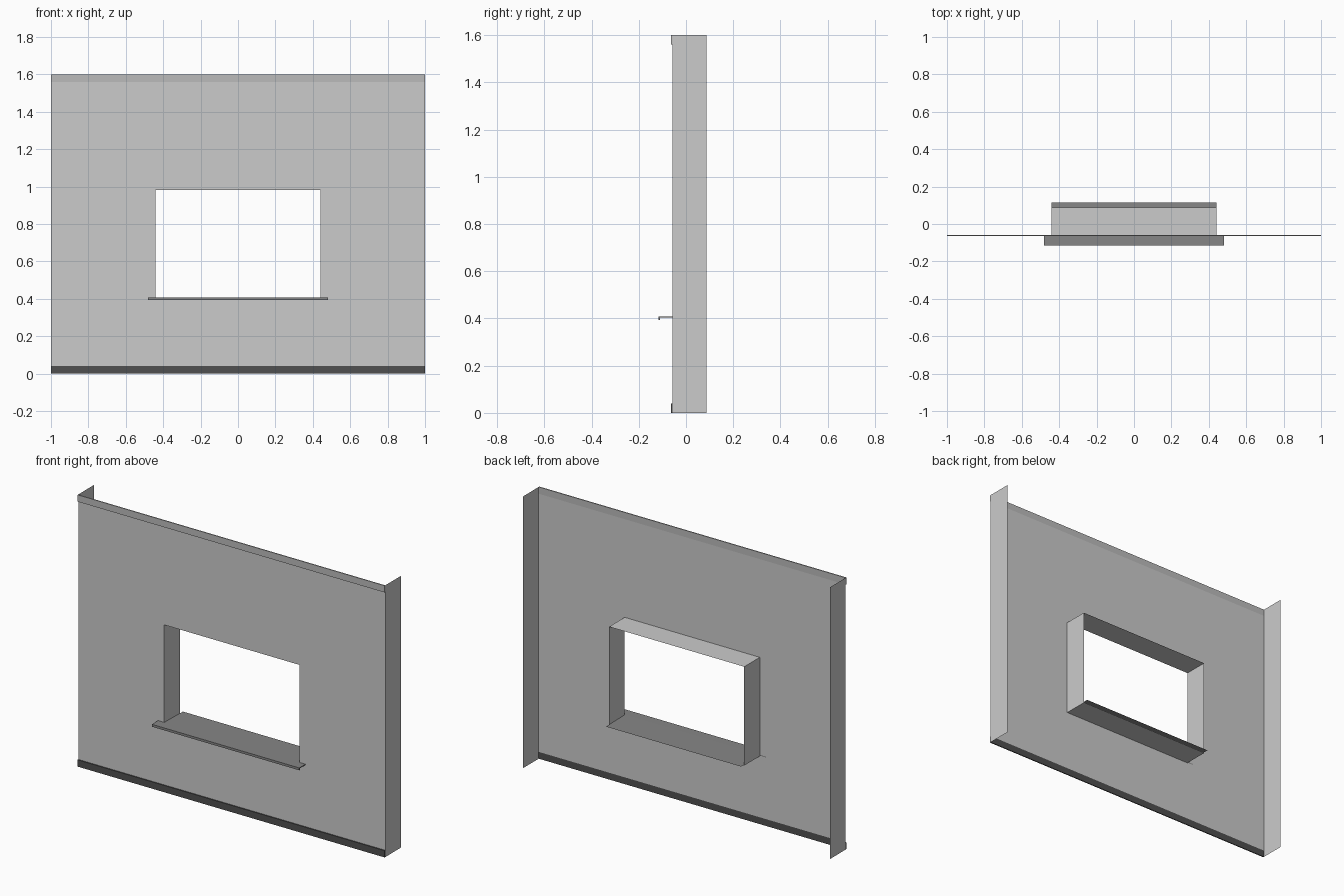
import bpy

if "Cube" in bpy.data.objects:
    bpy.data.objects.remove(bpy.data.objects["Cube"])

W, H = 1.0, 1.6                      # half width, height
STRIP = 0.04                         # joint strip height
Y_STRIP, Y_WALL, Y_BACK, Y_SILL = -0.064, -0.058, 0.087, 0.116
OX, OZ0, OZ1 = 0.44, 0.40, 0.982     # window opening


def material(name, v):
    m = bpy.data.materials.new(name)
    m.diffuse_color = (v, v, v, 1)
    m.use_nodes = True
    m.node_tree.nodes["Principled BSDF"].inputs["Base Color"].default_value = m.diffuse_color
    return m


def mesh(name, verts, faces, mat=None):
    me = bpy.data.meshes.new(name)
    me.from_pydata(verts, [], faces)
    ob = bpy.data.objects.new(name, me)
    bpy.context.collection.objects.link(ob)
    if mat:
        me.materials.append(mat)
    return ob


def extrude_x(name, profile, hx, mat=None, closed=False):
    """Sweep a (y, z) profile along x from -hx to hx."""
    n = len(profile)
    verts = [(s * hx, y, z) for s in (-1, 1) for y, z in profile]
    faces = [(i, (i + 1) % n, n + (i + 1) % n, n + i) for i in range(n if closed else n - 1)]
    if closed:
        faces += [tuple(range(n))[::-1], tuple(range(n, 2 * n))]
    return mesh(name, verts, faces, mat)


def rect(hx, z0, z1, y):
    return [(-hx, y, z0), (hx, y, z0), (hx, y, z1), (-hx, y, z1)]


RING = [(i, (i + 1) % 4, 4 + (i + 1) % 4, 4 + i) for i in range(4)]
sill_grey = material("sill_grey", 0.24)
strip_grey = material("strip_grey", 0.5)
seal_black = material("seal_black", 0.08)

# Wall face with the window opening
mesh("wall_panel", rect(W, STRIP, H - STRIP, Y_WALL) + rect(OX, OZ0, OZ1, Y_WALL), RING)

# Reveal lining the opening
mesh("window_reveal", rect(OX, OZ0, OZ1, Y_BACK) + rect(OX, OZ0, OZ1, Y_WALL), RING)

# Side returns
for side, s in (("left", -1), ("right", 1)):
    mesh(side + "_return", [(s * W, Y_WALL, 0), (s * W, Y_BACK, 0),
                            (s * W, Y_BACK, H), (s * W, Y_WALL, H)],
         [(0, 1, 2, 3)[::s]])

# Top joint strip and dark bottom strip, standing slightly proud
for name, z, mat in (("top_strip", H - STRIP, strip_grey), ("bottom_strip", 0, seal_black)):
    extrude_x(name, [(Y_WALL, z), (Y_STRIP, z), (Y_STRIP, z + STRIP), (Y_WALL, z + STRIP)],
              W, mat, True)

# Sill: inner sheet, and a wider front nosing with a drip lip
extrude_x("sill_sheet", [(Y_SILL, 0.405), (Y_WALL, 0.408)], OX, sill_grey)
extrude_x("sill_nosing", [(Y_WALL, 0.408), (-Y_SILL, 0.408), (-Y_SILL, 0.394),
                          (-0.111, 0.394), (-0.111, 0.403), (Y_WALL, 0.403)],
          0.48, sill_grey, True)
